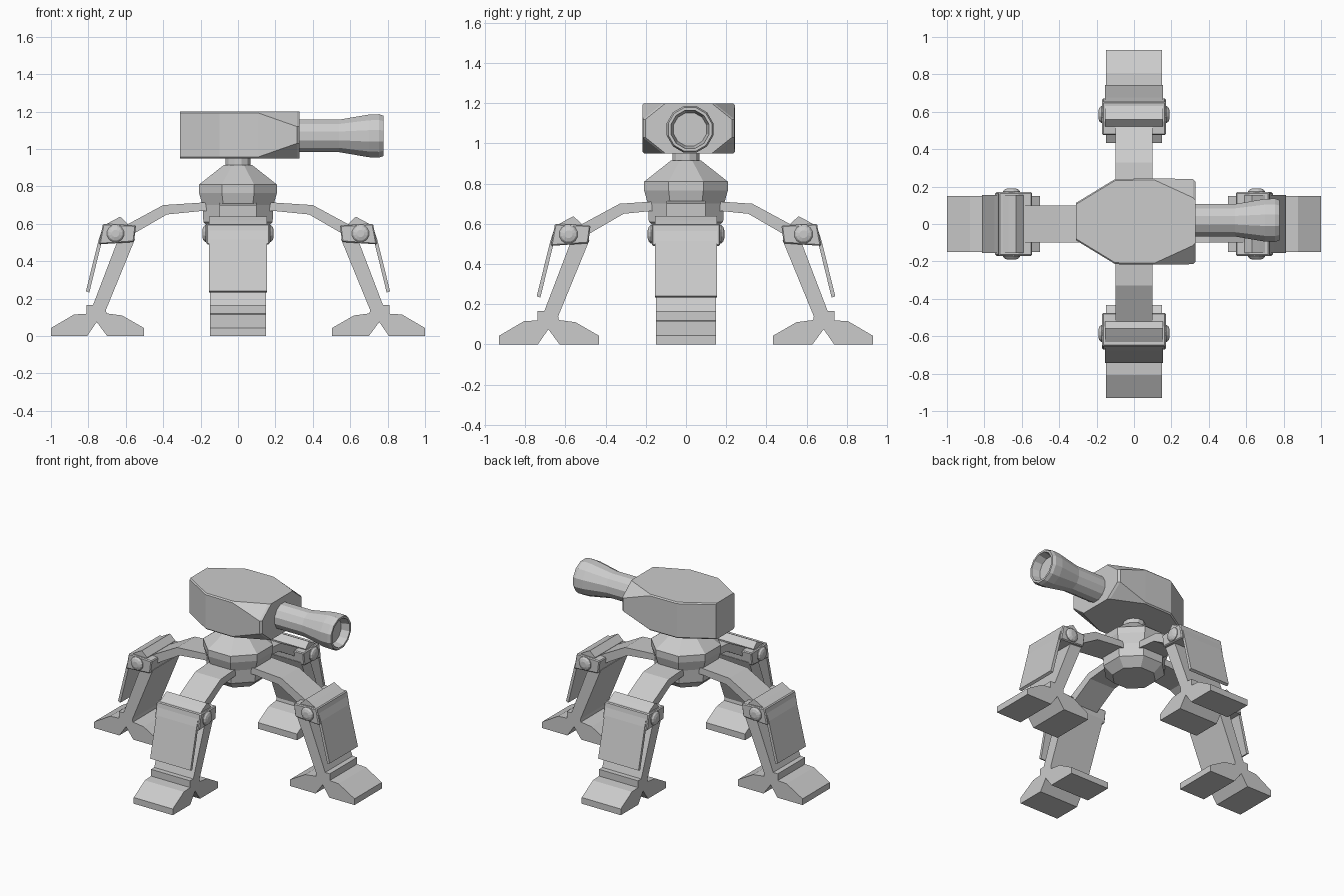
import bpy, bmesh
from math import cos, sin, pi, radians
from mathutils import Matrix

if "Cube" in bpy.data.objects:
    bpy.data.objects.remove(bpy.data.objects["Cube"])


def finish(name, bm, bevel=0):
    bmesh.ops.recalc_face_normals(bm, faces=bm.faces)
    mesh = bpy.data.meshes.new(name)
    bm.to_mesh(mesh)
    bm.free()
    ob = bpy.data.objects.new(name, mesh)
    bpy.context.collection.objects.link(ob)
    if bevel:
        m = ob.modifiers.new("bevel", 'BEVEL')
        m.width = bevel
        m.segments = 1
        m.limit_method = 'ANGLE'
        m.angle_limit = radians(35)
    return ob


def loft(name, rings, matrix=Matrix(), bevel=0):
    """Join equal-length rings of points and cap both ends."""
    bm = bmesh.new()
    vs = [[bm.verts.new(matrix @ Matrix.Translation(p).to_translation()) for p in r] for r in rings]
    n = len(rings[0])
    for a, b in zip(vs, vs[1:]):
        for i in range(n):
            j = (i + 1) % n
            bm.faces.new((a[i], a[j], b[j], b[i]))
    bm.faces.new(vs[0])
    bm.faces.new(vs[-1])
    return finish(name, bm, bevel)


def prism(name, profile, half, matrix, bevel=0):
    """Side profile (outward, up) extruded across the leg width."""
    return loft(name, [[(u, y, z) for u, z in profile] for y in (-half, half)], matrix, bevel)


def lathe(name, profile, sides, matrix=Matrix()):
    """Profile of (radius, height) turned round local z."""
    step = 2 * pi / sides
    rings = [[(r * cos((i + .5) * step), r * sin((i + .5) * step), h)
              for i in range(sides)] for r, h in profile]
    return loft(name, rings, matrix)


# Leg side profiles
ARM = [(.12, .715), (.20, .713), (.40, .70), (.60, .592), (.57, .54), (.38, .65), (.20, .668), (.12, .67)]
BRACKET = [(.722, .60), (.545, .592), (.556, .503), (.743, .49)]
ARMOUR = [(.59, .60), (.63, .638), (.67, .617), (.705, .597), (.728, .567), (.745, .515),
          (.813, .24), (.795, .232), (.732, .49), (.70, .56), (.60, .57)]
SHIN = [(.55, .52), (.64, .52), (.775, .166), (.81, .166), (.81, .10), (.70, .10), (.706, .14)]
FOOT = [(1, 0), (1, .043), (.877, .115), (.80, .12), (.695, .12), (.62, .11),
        (.503, .043), (.503, 0), (.70, 0), (.755, .075), (.807, 0)]

# Four legs; the front and back ones sit slightly closer in
for label, angle, shift in (("right", 0, 0), ("back", 90, -.07), ("left", 180, 0), ("front", 270, -.07)):
    m = Matrix.Rotation(radians(angle), 4, 'Z') @ Matrix.Translation((shift, 0, 0))
    prism(label + "_upper_arm", ARM, .098, m)
    prism(label + "_knee_bracket", BRACKET, .17, m, .006)
    prism(label + "_knee_armour", ARMOUR, .155, m)
    prism(label + "_shin", SHIN, .15, m)
    prism(label + "_foot", FOOT, .15, m)
    for side in (-1, 1):
        bolt = m @ Matrix.Translation((.655, side * .16, .548)) @ Matrix.Rotation(-side * pi / 2, 4, 'X')
        lathe("%s_knee_bolt_%s" % (label, "a" if side < 0 else "b"),
              [(.047, 0), (.047, .015), (.038, .025), (.02, .031)], 12, bolt)

# Central body and turret neck
R = 1 / cos(pi / 8)
lathe("body", [(.13 * R, .555), (.185 * R, .61), (.19 * R, .70), (.208 * R, .765),
               (.208 * R, .81), (.075 * R, .915)], 8)
lathe("turret_neck", [(.07, .90), (.07, .97)], 12)

# Turret: rectangular sections blending into an octagonal front
def section(x, half, cut_y, cut_z):
    cy, zc, hz = .013, 1.075, .125
    pts = [(half, hz - cut_z), (half - cut_y, hz)]
    pts += [(-y, z) for y, z in reversed(pts)]
    pts += [(-y, -z) for y, z in pts]
    return [(x, cy + y, zc + z) for y, z in pts]

loft("turret", [section(-.31, .10, .008, .008), section(-.10, .228, .008, .008),
                section(.11, .23, .008, .008), section(.315, .228, .10, .08),
                section(.328, .215, .10, .08)])

# Barrel with flared muzzle and recessed bore
lathe("barrel", [(.09, .30), (.09, .46), (.09, .54), (.118, .70), (.12, .755), (.112, .777),
                 (.098, .777), (.085, .72)], 12,
      Matrix.Translation((0, .02, 1.07)) @ Matrix.Rotation(pi / 2, 4, 'Y'))
